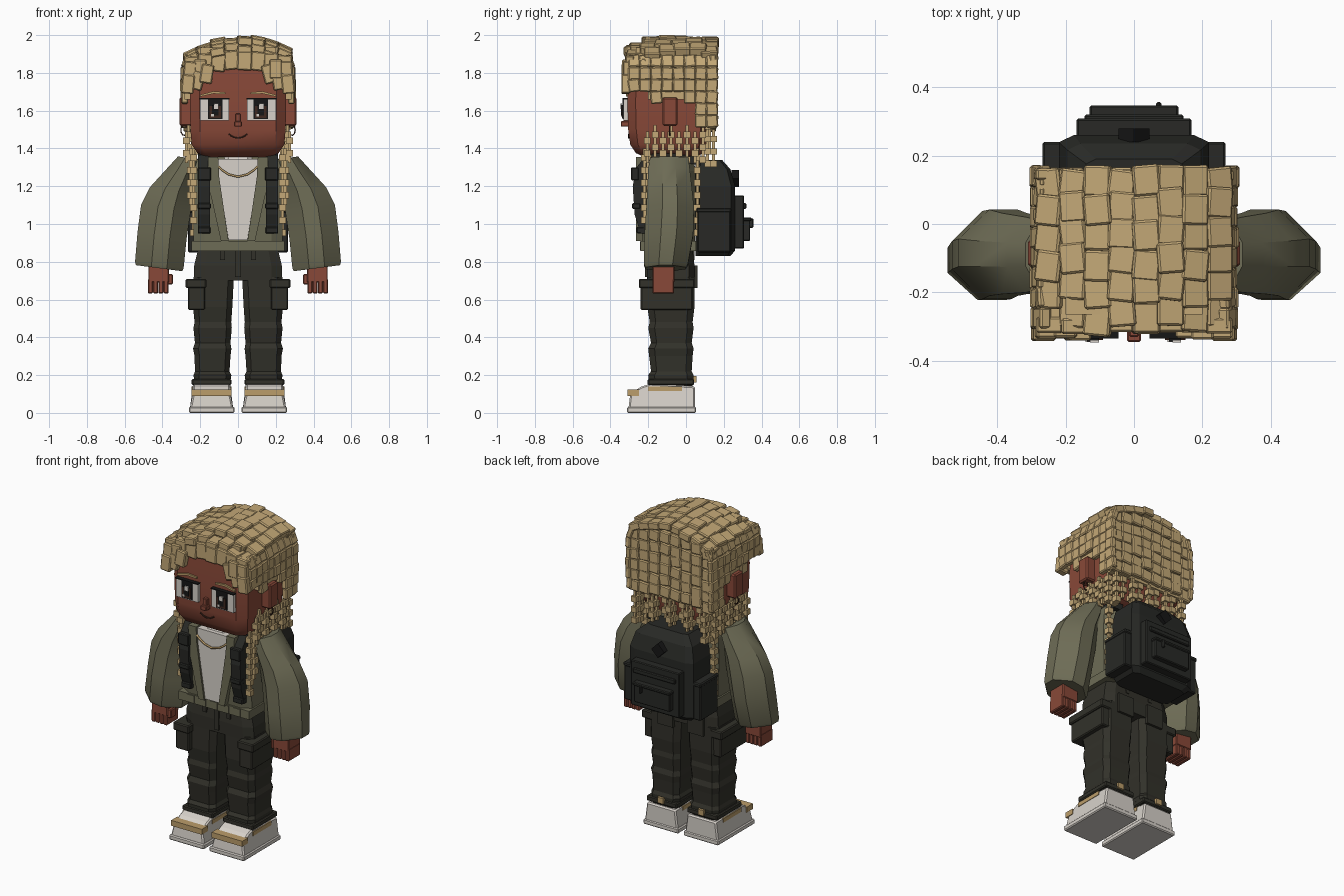
import bpy, bmesh, math, random
from mathutils import Matrix, Vector
random.seed(7)

COLORS = {"blond hair": (0.55, 0.395, 0.185), "skin": (0.25, 0.066, 0.04), "olive cloth": (0.155, 0.15, 0.092),
          "charcoal cloth": (0.032, 0.031, 0.023), "black nylon": (0.021, 0.022, 0.019),
          "off white": (0.68, 0.64, 0.59), "tan trim": (0.5, 0.34, 0.145), "black": (0.008, 0.008, 0.008),
          "dark brown": (0.05, 0.022, 0.014)}
MATS = {}
for n, c in COLORS.items():
    MATS[n] = bpy.data.materials.new(n)
    MATS[n].diffuse_color = (*c, 1)


def box(bm, x0, x1, y0, y1, z0, z1, rot=None):
    m = Matrix.Translation(((x0 + x1) / 2, (y0 + y1) / 2, (z0 + z1) / 2)) @ (rot or Matrix())
    return bmesh.ops.create_cube(bm, matrix=m @ Matrix.Diagonal((x1 - x0, y1 - y0, z1 - z0, 1)))["verts"]


def loft(bm, rings, c=0.3, tilt=0):
    """Stack chamfered rectangles given as (z, x0, x1, y0, y1)."""
    loops = []
    for z, x0, x1, y0, y1 in rings:
        dx, dy = (x1 - x0) * c, (y1 - y0) * c
        pts = [(x0 + dx, y0), (x1 - dx, y0), (x1, y0 + dy), (x1, y1 - dy),
               (x1 - dx, y1), (x0 + dx, y1), (x0, y1 - dy), (x0, y0 + dy)]
        loops.append([bm.verts.new((x, y, z + tilt * (x - (x0 + x1) / 2))) for x, y in pts])
    for a, b in zip(loops, loops[1:]):
        for i in range(8):
            bm.faces.new((a[i], a[(i + 1) % 8], b[(i + 1) % 8], b[i]))
    bm.faces.new(loops[0][::-1])
    bm.faces.new(loops[-1])


def prism(bm, pts, axis, a, b):
    """Extrude a 2D outline along x (points are y,z) or y (points are x,z)."""
    mk = (lambda p, t: (t, p[0], p[1])) if axis == "x" else (lambda p, t: (p[0], t, p[1]))
    f = bm.faces.new([bm.verts.new(mk(p, a)) for p in pts])
    ext = bmesh.ops.extrude_face_region(bm, geom=[f])["geom"]
    vs = [g for g in ext if isinstance(g, bmesh.types.BMVert)]
    bmesh.ops.translate(bm, verts=vs, vec=(b - a, 0, 0) if axis == "x" else (0, b - a, 0))


def part(name, mat, build, mirror=False, bevel=0.0, smooth=False):
    bm = bmesh.new()
    build(bm)
    bmesh.ops.recalc_face_normals(bm, faces=bm.faces)
    me = bpy.data.meshes.new(name)
    bm.to_mesh(me)
    bm.free()
    me.materials.append(MATS[mat])
    ob = bpy.data.objects.new(name, me)
    bpy.context.collection.objects.link(ob)
    if bevel:
        ob.modifiers.new("bevel", "BEVEL").width = bevel
    if mirror:
        ob.modifiers.new("mirror", "MIRROR").use_mirror_merge = False
    if smooth:
        bpy.context.view_layer.objects.active = ob
        ob.select_set(True)
        bpy.ops.object.shade_smooth_by_angle(angle=math.radians(35))
        ob.select_set(False)


def boxes(name, mat, rows, **kw):
    part(name, mat, lambda bm: [box(bm, *r) for r in rows], **kw)


def tube(name, mat, pts, r):
    cu = bpy.data.curves.new(name, "CURVE")
    cu.dimensions, cu.bevel_depth, cu.bevel_resolution = "3D", r, 1
    sp = cu.splines.new("POLY")
    sp.points.add(len(pts) - 1)
    for p, q in zip(sp.points, pts):
        p.co = (*q, 1)
    cu.materials.append(MATS[mat])
    bpy.context.collection.objects.link(bpy.data.objects.new(name, cu))


# Head, ears and face
part("head", "skin", lambda bm: loft(bm, [
    (1.355, -.17, .17, -.22, .05), (1.375, -.215, .215, -.265, .09), (1.42, -.245, .245, -.295, .11),
    (1.5, -.252, .252, -.306, .12), (1.65, -.255, .255, -.31, .12), (1.84, -.25, .25, -.30, .12),
    (1.87, -.22, .22, -.26, .1)], 0.1), smooth=True)
boxes("ears", "skin", [(.24, .31, -.125, -.045, 1.52, 1.67)], mirror=True, bevel=.008)
boxes("nose", "skin", [(-.02, .02, -.345, -.3, 1.515, 1.545), (-.014, .014, -.33, -.3, 1.54, 1.585)], bevel=.004)
boxes("eye_whites", "off white", [(.047, .2, -.33, -.305, 1.548, 1.66)], mirror=True)
boxes("eye_outlines", "black", [(.083, .158, -.335, -.325, 1.555, 1.662), (.045, .203, -.335, -.305, 1.66, 1.666)],
      mirror=True)
boxes("irises", "dark brown", [(.09, .151, -.339, -.331, 1.562, 1.625)], mirror=True)
boxes("pupils", "black", [(.103, .138, -.343, -.335, 1.575, 1.63)], mirror=True)
for s in (-1, 1):
    x = .12 * s
    boxes("eye_glint", "off white", [(x - .008, x + .017, -.347, -.339, 1.61, 1.637),
                                     (x - .022, x - .008, -.345, -.337, 1.568, 1.582)])
part("eyebrows", "tan trim", lambda bm: prism(
    bm, [(.065, 1.687), (.13, 1.69), (.2, 1.674), (.2, 1.684), (.13, 1.703), (.065, 1.697)], "y", -.318, -.3),
    mirror=True)
tube("mouth", "dark brown", [(x, -.303, 1.455 + 9 * x * x) for x in
                             (-.048, -.035, -.02, 0, .02, .035, .048)], .004)
for s in (-1, 1):
    tube("earring", "dark brown", [(s * .285 + .018 * math.cos(a * .7), -.085, 1.497 + .028 * math.sin(a * .7))
                                   for a in range(10)], .004)

# Hair: base cap, overlapping tiles, hanging beaded strands
boxes("hair_base", "blond hair", [(-.28, .28, -.275, .14, 1.825, 1.875), (-.2, .2, -.265, .13, 1.87, 1.935),
                                  (-.28, .28, .1, .14, 1.5, 1.86), (.245, .282, -.2, .14, 1.66, 1.86),
                                  (-.282, -.245, -.2, .14, 1.66, 1.86)])


def tile(bm, c, size, tilt=0.0, axis="Y", spin="Z"):
    r = Matrix.Rotation(tilt, 4, axis) @ Matrix.Rotation(random.uniform(-.14, .14), 4, spin)
    h = [d / 2 for d in size]
    box(bm, c[0] - h[0], c[0] + h[0], c[1] - h[1], c[1] + h[1], c[2] - h[2], c[2] + h[2], r)


def hair(bm):
    j = lambda a=.006: random.uniform(-a, a)
    for i in range(8):                                   # crown
        x = -.245 + .07 * i
        for k in range(6):
            y = -.275 + .079 * k + .016 * (i % 2) * (k < 5) + j(.008)
            drop = (.04, .012, 0, 0, 0, .012)[k] * (1 + 8 * x * x)
            tile(bm, (x, y, 1.972 - 1.1 * (x - .02) ** 2 - drop + j(.01)), (.079, .09, .046), 1.75 * x)
        for z in [1.89 - .067 * n for n in range(6)]:    # back
            tile(bm, (x * 1.04, .145 + j(.004), z + j() - .4 * x * x), (.072, .034, .07), 0, "Z", "Y")
        tile(bm, (x, -.297 + j(.004), 1.868 - .5 * x * x + j()), (.078, .046, .1), 0, "Z", "Y")
    for s in (-1, 1):                                    # sides
        for k in range(8):
            y = -.275 + .059 * k
            low = 1.7 if y < -.2 else 1.62 if y < -.13 else 1.67 if y < -.03 else 1.6 if y < .07 else 1.5
            z = 1.86
            while z - .03 > low:
                tile(bm, (s * (.286 - .014 * (z > 1.85) + j(.005)), y, z), (.034, .062, .068),
                     -.35 * s * (z > 1.85), "Y", "X")
                z -= .063
        for x, z, t in ((.165, 1.795, .3), (.215, 1.76, .25), (.265, 1.74, .1), (.2, 1.82, .1), (.255, 1.81, .1)):
            tile(bm, (s * x, -.315 + j(), z), (.066, .046, .1), s * -t, "Y", "Y")


part("hair_tiles", "blond hair", hair, bevel=.006)


def strand(bm, x, y, top, bottom):
    z, n = top, 0
    while z > bottom:
        w = .018 if n % 2 else .008
        box(bm, x - w, x + w, y - w, y + w, z - .034, z)
        z, n = z - .033, n + 1


def strands(bm):
    for i in range(9):
        x = -.24 + .06 * i
        strand(bm, x, .115, 1.5 + .033 * (i % 2), 1.33 + .04 * (i % 2))
        if i % 2 == 0:
            strand(bm, x + .01, .145, 1.5, 1.33 - .03 * (i % 4))
    for s in (-1, 1):
        for k in range(8):
            strand(bm, s * (.272 - .01 * (k % 2)), -.205 + .042 * k, 1.49 + .033 * (k % 2), 1.35 - .02 * (k % 2))
        strand(bm, s * .236, -.22, 1.4, 1.03)
        strand(bm, s * .252, -.2, 1.4, 1.12)
        strand(bm, s * .235, .06, 1.4, .95)


part("hair_strands", "blond hair", strands)

# Jacket, shirt and necklace
part("jacket_body", "olive cloth", lambda bm: loft(bm, [
    (.87, -.235, .235, -.225, .045), (1.0, -.235, .235, -.238, .05), (1.15, -.24, .24, -.245, .05),
    (1.28, -.235, .235, -.235, .05), (1.355, -.21, .21, -.2, .04)], 0.12))
boxes("jacket_hem", "olive cloth", [(-.245, .245, -.24, .052, .857, .91)] +
      [(x * .08 - .025, x * .08 + .025, -.244, .056, .86, .907) for x in range(-2, 3)])
part("shirt", "off white", lambda bm: prism(
    bm, [(-.05, .915), (.05, .915), (.115, 1.345), (-.115, 1.345)], "y", -.253, -.12))
part("shirt_collar", "off white", lambda bm: loft(bm, [(1.32, -.13, .13, -.24, .02), (1.375, -.12, .12, -.21, .01)]))
part("jacket_lapels", "olive cloth", lambda bm: prism(
    bm, [(.05, .91), (.09, .91), (.155, 1.2), (.16, 1.355), (.105, 1.355), (.1, 1.25)], "y", -.265, -.2), mirror=True)
tube("necklace", "tan trim", [(x, -.26, 1.25 + 5 * x * x) for x in (-.105, -.085, -.05, 0, .05, .085, .105)], .006)
part("sleeves", "olive cloth", lambda bm: loft(bm, [
    (.766, .295, .54, -.215, .0), (.783, .288, .545, -.222, .01), (.94, .272, .532, -.22, .038),
    (1.085, .25, .513, -.21, .042), (1.18, .235, .466, -.205, .032), (1.29, .21, .37, -.2, .02),
    (1.35, .205, .318, -.19, .012)], 0.34, .13), mirror=True, smooth=True)

# Hands
boxes("hands", "skin", [(.365, .475, -.178, -.06, .69, .79), (.345, .375, -.17, -.12, .68, .735)] +
      [(.368 + .0275 * i, .394 + .0275 * i, -.178, -.063, .632, .71) for i in range(4)], mirror=True, bevel=.005)

# Trousers
part("trouser_hips", "charcoal cloth", lambda bm: loft(bm, [
    (.7, -.235, .235, -.205, .045), (.78, -.232, .232, -.208, .045), (.87, -.21, .21, -.2, .035)], .12))
LEG = [(.14, .045, .23, -.195, .035), (.2, .035, .235, -.2, .04), (.22, .045, .228, -.185, .03),
       (.3, .04, .23, -.195, .035), (.34, .035, .238, -.2, .04), (.37, .04, .228, -.185, .03),
       (.45, .033, .236, -.2, .04), (.48, .036, .23, -.192, .035), (.56, .03, .238, -.205, .045),
       (.72, .022, .236, -.205, .045)]
part("trouser_legs", "charcoal cloth", lambda bm: loft(bm, LEG, .14), mirror=True)
boxes("trouser_cuffs", "charcoal cloth", [(.035, .245, -.203, .043, .147, .18)], mirror=True, bevel=.006)
boxes("cargo_pockets", "charcoal cloth", [(.175, .265, -.24, .035, .545, .68), (.168, .277, -.25, .045, .66, .71)],
      mirror=True, bevel=.006)
boxes("trouser_details", "charcoal cloth", [(.05, .16, .03, .06, .66, .78), (.07, .095, -.215, .045, .81, .87)],
      mirror=True)
boxes("trouser_fly", "charcoal cloth", [(-.015, .015, -.216, -.19, .72, .86)])


# Shoes
def shoe(bm):
    prism(bm, [(-.305, .02), (.048, .02), (.048, .14), (-.19, .155), (-.24, .138), (-.295, .1)], "x", .025, .255)
    for v in bm.verts:
        if v.co.z > .08:
            v.co.x = .14 + (v.co.x - .14) * .86


part("shoe_uppers", "off white", shoe, mirror=True, bevel=.008)
boxes("shoe_soles", "off white", [(.018, .26, -.312, .053, 0, .032)], mirror=True, bevel=.006)
boxes("shoe_bands", "tan trim", [(.034, .246, -.31, -.25, .09, .124), (.035, .246, -.2, -.02, .115, .14),
                                 (.12, .16, .03, .055, .16, .195)], mirror=True)

# Backpack with straps, pockets and badge
part("backpack_body", "black nylon", lambda bm: loft(bm, [
    (.83, -.19, .19, .05, .235), (.86, -.22, .22, .05, .26), (1.2, -.22, .22, .05, .26),
    (1.29, -.195, .195, .05, .235), (1.34, -.14, .14, .05, .19)], .1))
boxes("backpack_side_pockets", "black nylon", [(.2, .265, .06, .235, .85, 1.07), (.2, .268, .055, .24, 1.06, 1.085)],
      mirror=True, bevel=.006)
boxes("backpack_front_pockets", "black nylon", [
    (-.168, .168, .24, .308, .87, 1.15), (-.145, .145, .3, .32, 1.08, 1.11),
    (-.125, .125, .3, .34, .91, 1.03), (-.13, .13, .3, .347, 1.015, 1.035), (.065, .08, .33, .357, .98, 1.03)],
      bevel=.005)
part("backpack_badge", "black", lambda bm: prism(bm, [(0, 1.195), (.045, 1.24), (0, 1.285), (-.045, 1.24)],
                                                 "y", .24, .28))
part("backpack_straps", "black nylon", lambda bm: prism(bm, [
    (-.24, .95), (-.272, 1.05), (-.282, 1.2), (-.262, 1.3), (-.21, 1.365), (-.1, 1.38), (.08, 1.35),
    (.08, 1.31), (-.1, 1.34), (-.19, 1.32), (-.22, 1.2), (-.22, .95)], "x", .147, .212), mirror=True)
boxes("strap_buckles", "black nylon", [(.143, .215, -.29, -.25, 1.23, 1.3), (.143, .215, -.285, -.24, 1.08, 1.11),
                                       (.145, .213, -.262, -.22, .95, .985)], mirror=True, bevel=.005)
